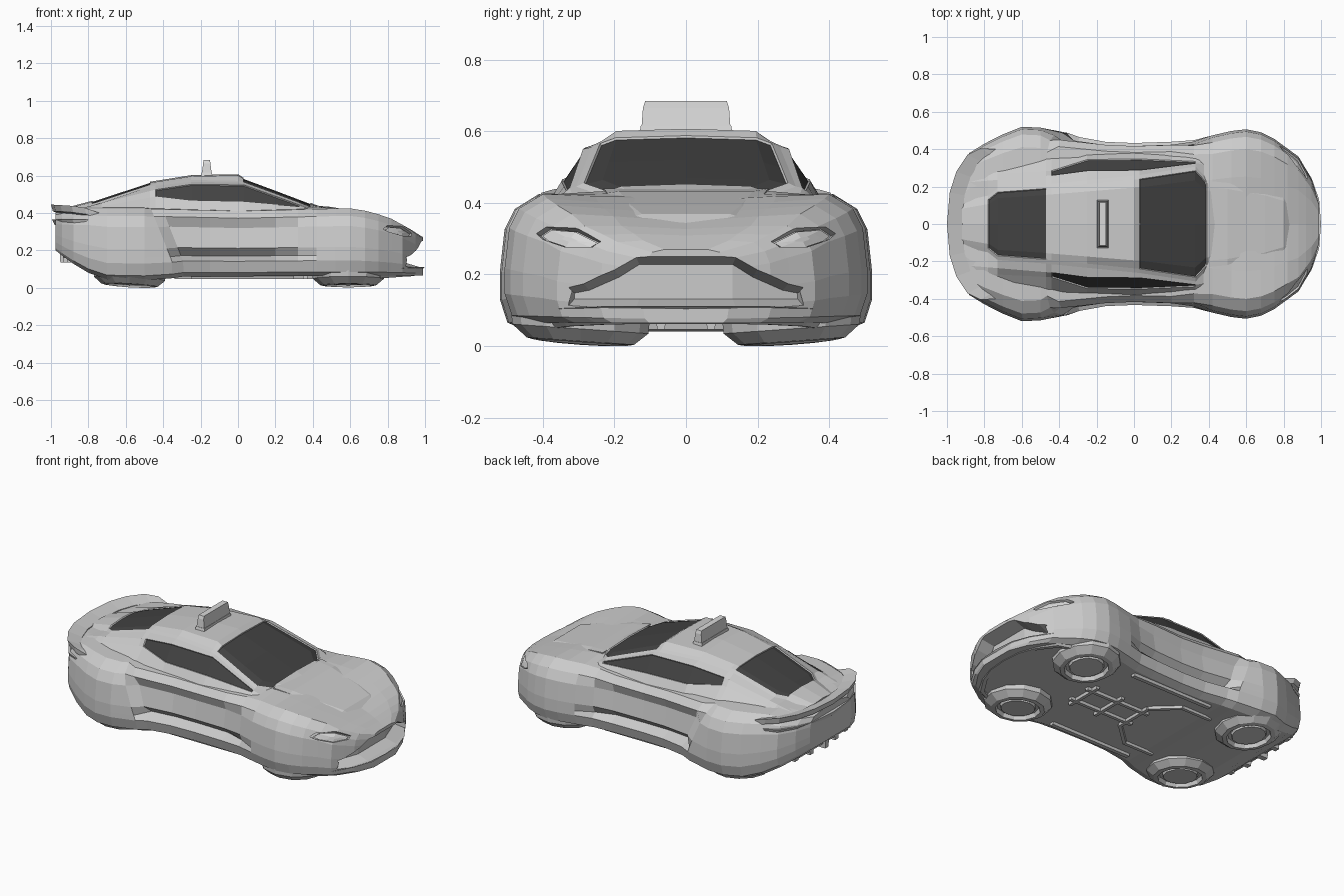
import bpy, bmesh, math
from mathutils import Vector
from mathutils.bvhtree import BVHTree

if "Cube" in bpy.data.objects:
    bpy.data.objects.remove(bpy.data.objects["Cube"])


def material(name, v):
    m = bpy.data.materials.new(name)
    m.diffuse_color = (v, v, v, 1)
    m.use_nodes = True
    m.node_tree.nodes["Principled BSDF"].inputs["Base Color"].default_value = m.diffuse_color
    return m


PAINT = material("light grey paint", 0.6)
GLASS = material("dark glass", 0.055)
LAMP = material("pale lamp", 0.7)


def finish(name, bm, mats):
    me = bpy.data.meshes.new(name)
    bm.to_mesh(me)
    for m in mats:
        me.materials.append(m)
    ob = bpy.data.objects.new(name, me)
    bpy.context.collection.objects.link(ob)
    return ob


def key(keys, x):
    """Piecewise linear lookup of (x, value) keys."""
    if x <= keys[0][0]:
        return keys[0][1]
    for (a, u), (b, v) in zip(keys, keys[1:]):
        if x <= b:
            return u + (v - u) * (x - a) / (b - a)
    return keys[-1][1]


def loft(rings, rule=lambda i, j: 0):
    """Skin closed rings, with capped ends."""
    bm = bmesh.new()
    vs = [[bm.verts.new(p) for p in r] for r in rings]
    n = len(vs[0])
    for i in range(len(vs) - 1):
        for j in range(n):
            k = (j + 1) % n
            f = bm.faces.new((vs[i][j], vs[i][k], vs[i + 1][k], vs[i + 1][j]))
            f.material_index = rule(i, j)
    bm.faces.new(vs[0])
    bm.faces.new(vs[-1])
    bmesh.ops.recalc_face_normals(bm, faces=bm.faces)
    return bm


def mirrored(x, half):
    """Full ring at x from half a section of (y, z)."""
    other = [(-y, z) for y, z in reversed(half) if y > 1e-6]
    return [(x, y, z) for y, z in half + other]


# ---- lower body: width, shoulder, centre and floor lines ----
WIDTH = [(-0.975, 0.2), (-0.94, 0.29), (-0.88, 0.38), (-0.75, 0.46), (-0.6, 0.52), (-0.5, 0.515),
         (-0.36, 0.475), (-0.3, 0.445), (0, 0.433), (0.3, 0.443), (0.5, 0.495), (0.63, 0.51),
         (0.68, 0.49), (0.75, 0.455), (0.88, 0.36), (0.95, 0.24), (0.99, 0.12)]
SHOULDER = [(-0.975, 0.39), (-0.8, 0.425), (-0.5, 0.425), (0, 0.41), (0.4, 0.42), (0.63, 0.425),
            (0.8, 0.38), (0.9, 0.325), (0.95, 0.29), (0.99, 0.262)]
CENTRE = [(-0.975, 0.405), (-0.8, 0.43), (0, 0.43), (0.4, 0.44), (0.6, 0.405), (0.8, 0.355),
          (0.9, 0.32), (0.99, 0.27)]
FLOOR = [(-0.975, 0.2), (-0.9, 0.14), (-0.8, 0.08), (-0.7, 0.045), (-0.45, 0.04), (-0.36, 0.06),
         (0.99, 0.065)]
WAIST = [(-0.4, 0), (-0.34, 1), (0.2, 0.9), (0.42, 0)]


def body_ring(x):
    w, s, c, f = (key(k, x) for k in (WIDTH, SHOULDER, CENTRE, FLOOR))
    m = key(WAIST, x)
    side = [(0.86, 0), (0.96, 0.06), (1, 0.23), (1 - 0.15 * m, 0.31), (1 - 0.04 * m, 0.43),
            (0.975 - 0.06 * m, 0.74), (0.92 + 0.045 * m, 0.89), (0.79 + 0.1 * m, 1)]
    half = [(0, f)] + [(w * a, f + (s - f) * b) for a, b in side]
    ring = mirrored(x, half + [(w * 0.5, s * 0.5 + c * 0.5 + 0.004), (0, c)])
    # the leading edge of the rear fender leans back
    lean = 0.4 if -0.41 < x < -0.33 else 0
    return [(px + lean * (0.26 - max(pz, 0.14)), py, pz) for px, py, pz in ring]


STATIONS = [-0.975, -0.94, -0.88, -0.8, -0.7, -0.6, -0.5, -0.4, -0.34, -0.15, 0, 0.2, 0.32, 0.42,
            0.52, 0.6, 0.68, 0.75, 0.82, 0.88, 0.92, 0.95, 0.99]
bm = loft([body_ring(x) for x in STATIONS])
skin = BVHTree.FromBMesh(bm)
body = finish("body", bm, [PAINT])

# ---- raised bonnet panel ----
rings = []
for x, w, up in ((0.4, 0.23, 0), (0.5, 0.22, 0.01), (0.7, 0.18, 0.013), (0.8, 0.145, 0.014),
                 (0.84, 0.12, -0.004)):
    c = key(CENTRE, x)
    rings.append(mirrored(x, [(0, c - 0.03), (w, c - 0.02), (w, c + up * 0.5), (w * 0.85, c + up),
                              (0, c + up)]))
finish("bonnet_panel", loft(rings), [PAINT])


def carve(name, bm):
    cutter = finish(name, bm, [PAINT])
    cutter.hide_render = True
    cutter.hide_viewport = True
    cut = body.modifiers.new(name, 'BOOLEAN')
    cut.operation = 'DIFFERENCE'
    cut.solver = 'EXACT'
    cut.object = cutter


# ---- front air intake, cut out of the nose with walls that narrow inward ----
MOUTH = [(0.14, 0.25), (0.2, 0.215), (0.29, 0.178), (0.335, 0.17)]
path = [(-y, t) for y, t in reversed(MOUTH)] + MOUTH
rings = []
for y, t in path:
    back = 0.9 - 0.2 * max(0, abs(y) - 0.14) / 0.6
    front = back + 0.09
    rings.append([(back, y * 0.93, 0.132), (front, y, 0.105), (1.1, y, 0.105), (1.1, y, t),
                  (front, y, t), (back, y * 0.93, t - 0.022)])
carve("intake_cutter", loft(rings))

# ---- cabin with inset windows ----
ROOF = [(-0.92, 0.428), (-0.78, 0.465), (-0.47, 0.567), (-0.2, 0.61), (0, 0.607), (0.03, 0.588),
        (0.2, 0.525), (0.39, 0.453), (0.48, 0.42)]
PANE = [(-0.92, 0.1), (-0.78, 0.13), (-0.73, 0.17), (-0.47, 0.19), (0.03, 0.24), (0.33, 0.285),
        (0.39, 0.22), (0.48, 0.18)]
TOP_Y = [(-0.92, 0.22), (-0.44, 0.26), (-0.25, 0.285), (0.03, 0.288), (0.33, 0.325), (0.48, 0.3)]
TOP_Z = [(-0.92, 0.405), (-0.44, 0.525), (-0.25, 0.553), (0.03, 0.55), (0.33, 0.442), (0.48, 0.38)]
LOW_Y = [(-0.92, 0.26), (-0.44, 0.285), (-0.25, 0.345), (0.03, 0.348), (0.33, 0.335), (0.48, 0.31)]
LOW_Z = [(-0.92, 0.4), (-0.44, 0.488), (-0.25, 0.466), (0.03, 0.46), (0.33, 0.434), (0.48, 0.375)]
BASE_Y = [(-0.92, 0.27), (-0.6, 0.37), (0, 0.385), (0.33, 0.37), (0.48, 0.32)]
CABIN_X = [-0.92, -0.78, -0.73, -0.47, -0.44, -0.25, 0, 0.03, 0.2, 0.33, 0.39, 0.48]


def cabin_ring(x):
    r, p = key(ROOF, x), key(PANE, x)
    d = key([(-0.47, 0.015), (-0.2, 0.028), (0, 0.035), (0.03, 0.022), (0.33, 0.02)], x)
    return mirrored(x, [(0, r), (p * 0.82, r - 0.006), (p, r - d), (p + 0.022, r - d - 0.01),
                        (key(TOP_Y, x), key(TOP_Z, x)), (key(LOW_Y, x), key(LOW_Z, x)),
                        (key(BASE_Y, x), 0.4 if x < 0.4 else 0.37)])


def pane_rule(i, j):
    mid = (CABIN_X[i] + CABIN_X[i + 1]) / 2
    if j in (0, 1, 11, 12):
        return int(-0.78 < mid < -0.47 or 0.03 < mid < 0.39)
    return int(j in (4, 8) and -0.44 < mid < 0.33)


bm = loft([cabin_ring(x) for x in CABIN_X], pane_rule)
panes = [f for f in bm.faces if f.material_index == 1]
rim = bmesh.ops.inset_region(bm, faces=panes, thickness=0.003, depth=-0.006, use_even_offset=True)
for f in rim["faces"]:
    f.material_index = 0
finish("cabin", bm, [PAINT, GLASS])


# ---- lips wrapped round the nose and tail, from (x, y, top) points ----
def lip(name, half, height, back_drop, undercut=0.99):
    pts = half + [(x, -y, t) for x, y, t in reversed(half) if y > 0]
    finish(name, loft([[(x, y, t), (x * undercut, y * undercut, t - height),
                        (x * 0.92, y * 0.9, t - height - back_drop),
                        (x * 0.92, y * 0.9, t - back_drop)] for x, y, t in pts]), [PAINT])


TAIL = [(-0.74, 0.4, 0.4), (-0.82, 0.405, 0.428), (-0.89, 0.37, 0.438), (-0.95, 0.28, 0.442),
        (-0.985, 0.17, 0.444), (-1, 0, 0.444)]
lip("tail_lip", TAIL, 0.035, 0.025)
lip("tail_ridge", [(x * 0.995, y, 0.365) for x, y, t in TAIL], 0.03, 0, 0.985)
lip("front_splitter", [(0.8, 0.39, 0.1), (0.88, 0.355, 0.105), (0.95, 0.245, 0.11),
                       (0.99, 0.13, 0.112), (1, 0, 0.112)], 0.05, 0, 0.94)


def box(name, lo, hi, taper=(1, 1), mat=PAINT):
    bm = bmesh.new()
    bmesh.ops.create_cube(bm, size=1)
    for v in bm.verts:
        up = v.co.z > 0
        for a in range(3):
            s = taper[a] if up and a < 2 else 1
            v.co[a] = (lo[a] + hi[a]) / 2 + v.co[a] * s * (hi[a] - lo[a])
    return finish(name, bm, [mat])


# ---- roof sign on its foot ----
box("sign_foot", (-0.198, -0.13, 0.595), (-0.136, 0.13, 0.616), (0.9, 0.97), LAMP)
box("roof_sign", (-0.193, -0.124, 0.614), (-0.141, 0.124, 0.665), (0.75, 0.97), LAMP)
box("sign_cap", (-0.1865, -0.1203, 0.665), (-0.1475, 0.1203, 0.684), (0.9, 0.95), LAMP)

# ---- headlamps: plates lying in sockets carved into the nose ----
OUTLINE = [(0.418, 0.314), (0.39, 0.333), (0.31, 0.33), (0.238, 0.292), (0.26, 0.277),
           (0.34, 0.277), (0.4, 0.298)]
MID = Vector((0.328, 0.302))


def lamp_ring(side, scale, lift, drop=0):
    ring = []
    for p in OUTLINE:
        q = MID.lerp(Vector(p), scale)
        hit = skin.ray_cast(Vector((2, side * q.x, q.y - drop)), Vector((-1, 0, 0)))
        n = hit[1] if hit[1].x > 0 else -hit[1]
        ring.append(hit[0] + n * lift)
    return ring


def lamp_solid(side, size, hi, lo, drop=0):
    steps = (0.3, 0.65, 1)
    return loft([lamp_ring(side, size * t, hi, drop) for t in steps] +
                [lamp_ring(side, size * t, lo, drop) for t in reversed(steps)])


for side, label in ((1, "left"), (-1, "right")):
    carve(label + "_socket_cutter", lamp_solid(side, 1, 0.02, -0.018))
    finish(label + "_headlamp", lamp_solid(side, 0.87, -0.008, -0.017, 0.002), [LAMP])

# ---- round hover pads under the four corners, tilted up toward the outside ----
PAD = [(0.195, 0.09), (0.19, 0.042), (0.15, 0.008), (0.125, 0.005), (0.118, 0.03), (0.1, 0.03),
       (0.095, 0.014)]
for px, nose in ((0.59, 0), (-0.58, 0.06)):
    for side in (1, -1):
        rings = []
        for r, z in PAD:
            turn = [(r * math.cos(a * math.tau / 12), r * math.sin(a * math.tau / 12))
                    for a in range(12)]
            rings.append([(px + u, side * 0.295 + v, z + 0.006 + 0.07 * side * v - nose * u)
                          for u, v in turn])
        finish("hover_pad", loft(rings), [PAINT])


# ---- frame under the floor ----
def beam(name, a, b, w=0.016):
    a, b = Vector(a), Vector(b)
    n = Vector((a.y - b.y, b.x - a.x)).normalized() * w
    finish(name, loft([[(p.x + n.x, p.y + n.y, 0.075), (p.x + n.x * 0.6, p.y + n.y * 0.6, 0.046),
                        (p.x - n.x * 0.6, p.y - n.y * 0.6, 0.046), (p.x - n.x, p.y - n.y, 0.075)]
                       for p in (a, b)]), [PAINT])


for x in (0, 0.18, 0.36):
    beam("cross_beam", (x, -0.12), (x, 0.12))
for s in (1, -1):
    beam("frame_rail", (-0.04, s * 0.07), (0.4, s * 0.07))
    beam("frame_brace", (0, s * 0.12), (-0.14, s * 0.25))
    beam("side_runner", (-0.14, s * 0.25), (-0.34, s * 0.25))
    beam("sill_runner", (-0.25, s * 0.35), (0.3, s * 0.35), 0.02)

# ---- fins and tray under the tail ----
for y in (-0.24, -0.12, 0, 0.12, 0.24):
    box("diffuser_fin", (-0.95 + abs(y) * 0.15, y - 0.016, 0.135),
        (-0.87, y + 0.016, 0.25), (1.15, 1))
box("diffuser_tray", (-0.935, -0.25, 0.16), (-0.84, 0.25, 0.21))
